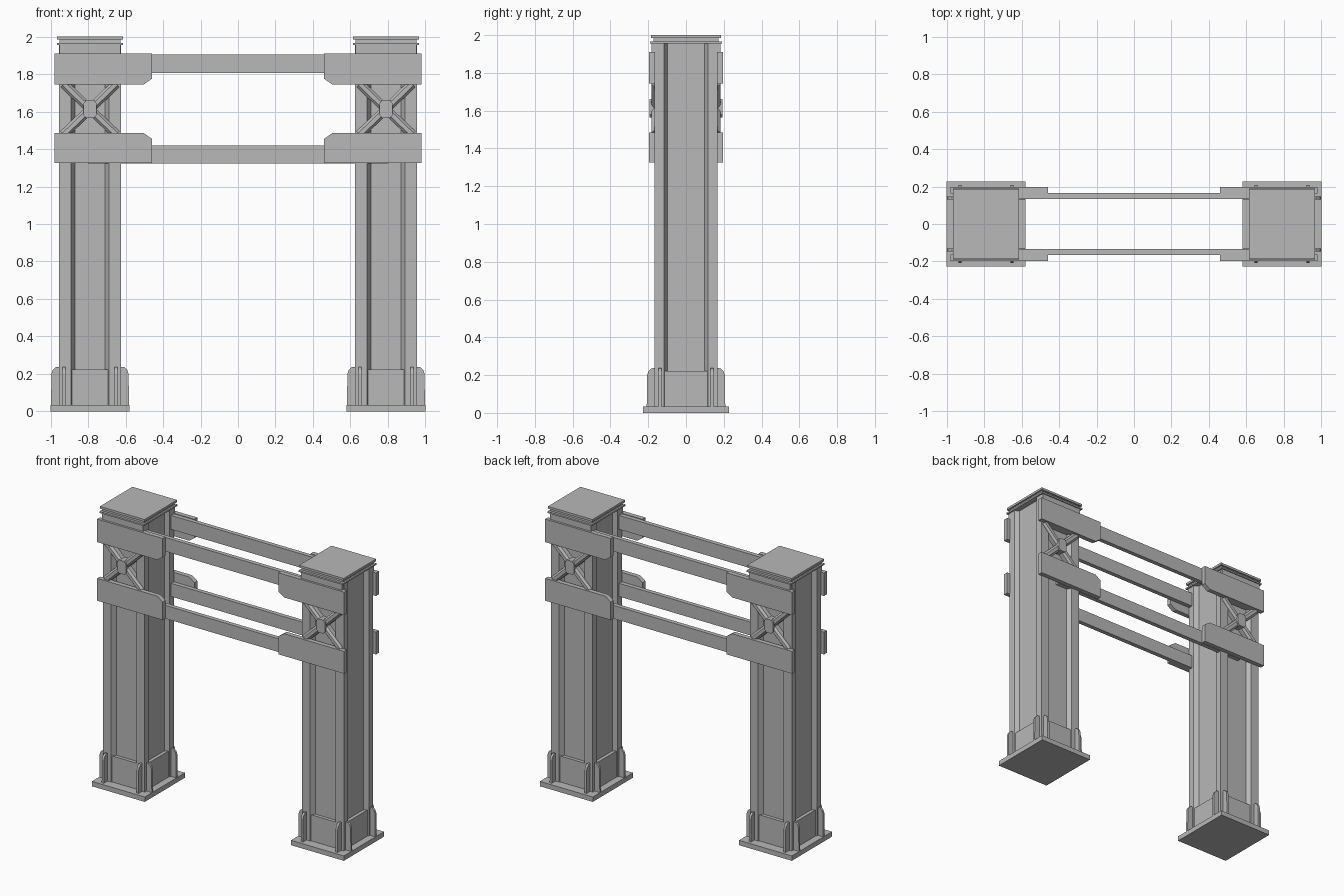
import bpy
import bmesh
import math
from mathutils import Vector

cube = bpy.data.objects.get("Cube")
if cube:
    bpy.data.objects.remove(cube, do_unlink=True)

steel = bpy.data.materials.new("grey_steel")
steel.use_nodes = True
GREY = (0.48, 0.48, 0.48, 1)
steel.diffuse_color = GREY
steel.node_tree.nodes["Principled BSDF"].inputs["Base Color"].default_value = GREY

CX = 0.79      # column centre
HALF = 0.166   # column half width
SIDES = (("right", -1), ("left", 1))
FACES = (("front", -1), ("back", 1))


def prism(name, outline, low, high, place):
    """Extrude a 2D outline from low to high; place maps (u, v, w) to a point."""
    bm = bmesh.new()
    rings = [[bm.verts.new(place(u, v, w)) for u, v in outline] for w in (low, high)]
    bm.faces.new(rings[0])
    bm.faces.new(rings[1])
    n = len(outline)
    for i in range(n):
        j = (i + 1) % n
        bm.faces.new((rings[0][i], rings[0][j], rings[1][j], rings[1][i]))
    bmesh.ops.recalc_face_normals(bm, faces=bm.faces)
    mesh = bpy.data.meshes.new(name)
    bm.to_mesh(mesh)
    bm.free()
    mesh.materials.append(steel)
    ob = bpy.data.objects.new(name, mesh)
    bpy.context.collection.objects.link(ob)
    return ob


def rect(hu, hv):
    return [(-hu, -hv), (hu, -hv), (hu, hv), (-hu, hv)]


def block(name, x, hx, hy, z0, z1):
    return prism(name, rect(hx, hy), z0, z1, lambda u, v, w: (x + u, v, w))


def column_outline():
    """Square section with a shallow sloped channel in every side."""
    d = HALF - 0.03
    quarter = [(d, 0.098), (HALF, 0.117), (HALF, HALF), (0.101, HALF), (0.081, d)]
    pts = []
    for sx, sy in ((1, 1), (-1, 1), (-1, -1), (1, -1)):
        part = [(x * sx, y * sy) for x, y in quarter]
        pts += part if sx * sy > 0 else part[::-1]
    return pts


FIN = [(0.15, 0.03), (0.208, 0.03), (0.206, 0.2), (0.198, 0.222), (0.182, 0.236), (0.15, 0.238)]
UPPER = [(-0.19, 1.91), (0.33, 1.91), (0.33, 1.775), (0.287, 1.745), (-0.19, 1.745)]
LOWER = [(-0.19, 1.325), (0.33, 1.325), (0.33, 1.455), (0.287, 1.485), (-0.19, 1.485)]
HUB = [(-0.034, -0.033), (-0.02, -0.048), (0.02, -0.048), (0.034, -0.033),
       (0.034, 0.033), (0.02, 0.048), (-0.02, 0.048), (-0.034, 0.033)]
BRACE_Z = 1.613

for side, s in SIDES:
    x0 = CX * s

    # Column shaft, base and layered cap
    prism(f"{side}_column", column_outline(), 0.02, 1.96, lambda u, v, w: (x0 + u, v, w))
    block(f"{side}_base_plate", x0, 0.21, 0.228, 0, 0.035)
    block(f"{side}_cap_lower_plate", x0, 0.176, 0.19, 1.955, 1.966)
    block(f"{side}_cap_neck", x0, 0.164, 0.172, 1.96, 1.99)
    block(f"{side}_cap_top_plate", x0, 0.177, 0.184, 1.984, 2.0)

    # Panels closing the channels at the foot
    block(f"{side}_foot_panel_y", x0, 0.1, HALF - 0.006, 0.03, 0.222)
    block(f"{side}_foot_panel_x", x0, HALF - 0.006, 0.116, 0.03, 0.222)

    # Foot gussets, two on each of the four sides
    for k in range(4):
        c, n = round(math.cos(k * math.pi / 2)), round(math.sin(k * math.pi / 2))
        for t in (-0.138, 0.138):
            prism(f"{side}_foot_gusset", FIN, t - 0.008, t + 0.008,
                  lambda u, v, w: (x0 + u * c - w * n, u * n + w * c, v))

    for face, f in FACES:
        # Head plate behind the upper bracket
        prism(f"{side}_{face}_head_plate", rect(0.163, 0.108), 0.12, 0.182,
              lambda u, v, w: (x0 + u, f * w, 1.853 + v))

        # Rail brackets with one clipped corner, reaching inwards
        for label, shape in (("upper", UPPER), ("lower", LOWER)):
            prism(f"{side}_{face}_{label}_bracket", shape, 0.164, 0.197,
                  lambda u, v, w: (x0 - s * u, f * w, v))

        # Cross brace with bevelled arms and a clipped hub
        for d in (-1, 1):
            along = Vector((0.14 * d, 0, 0.135)).normalized()
            across = Vector((-along.z, 0, along.x))
            centre = Vector((x0, 0, BRACE_Z))
            section = [(-0.024, 0.135), (-0.024, 0.168), (-0.011, 0.182),
                       (0.011, 0.182), (0.024, 0.168), (0.024, 0.135)]
            prism(f"{side}_{face}_brace_arm", section, -0.195, 0.195,
                  lambda u, v, w: centre + along * w + across * u + Vector((0, f * v, 0)))
        prism(f"{side}_{face}_brace_hub", HUB, 0.135, 0.192,
              lambda u, v, w: (x0 + u, f * w, BRACE_Z + v))

# Long rails joining the two columns
for face, f in FACES:
    for label, z0, z1 in (("upper", 1.805, 1.905), ("lower", 1.323, 1.418)):
        prism(f"{face}_{label}_rail", rect(0.8, (z1 - z0) / 2), 0.134, 0.165,
              lambda u, v, w: (u, f * w, (z0 + z1) / 2 + v))
